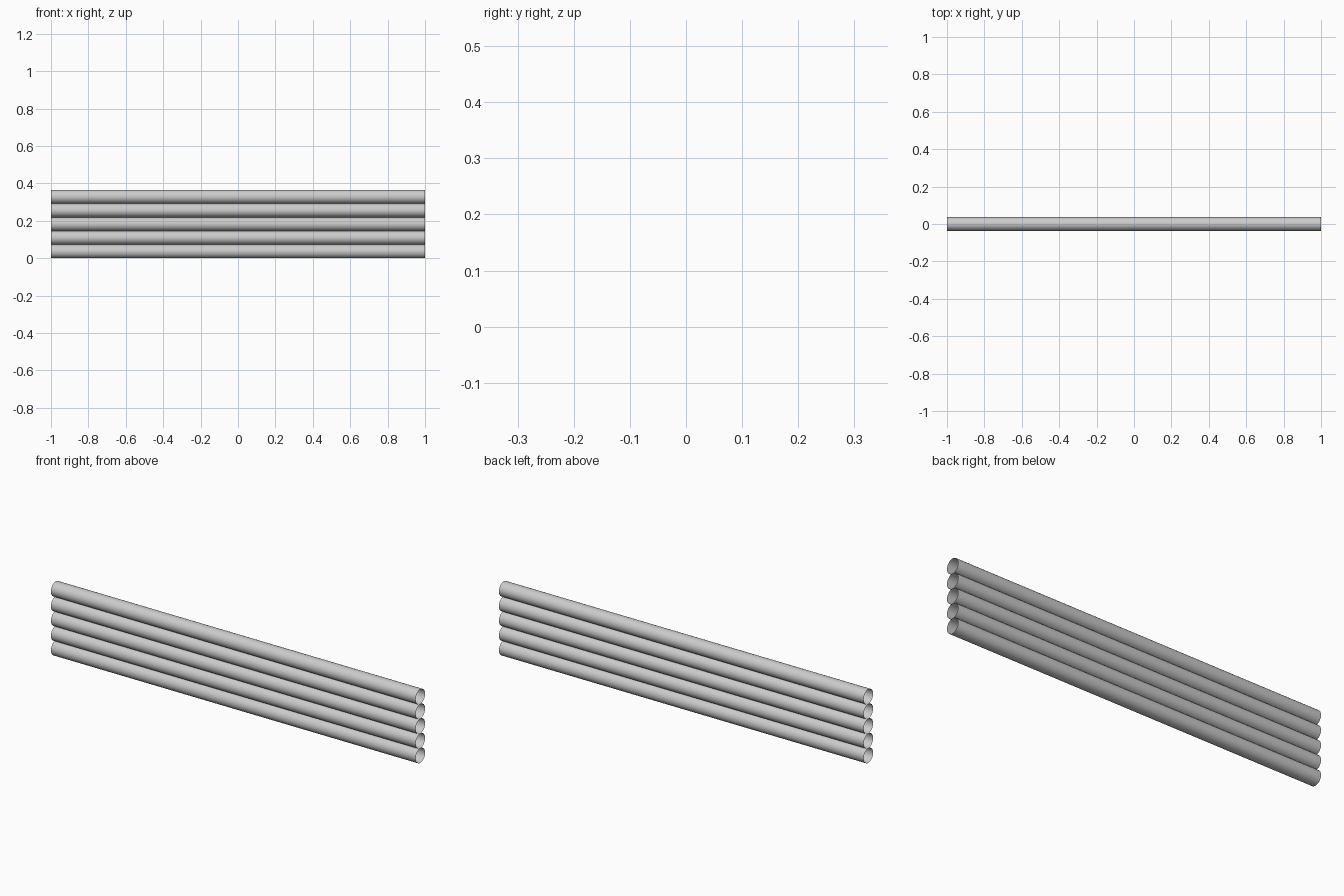
import bpy
from math import pi

if "Cube" in bpy.data.objects:
    bpy.data.objects.remove(bpy.data.objects["Cube"])

COUNT = 5
DIAMETER = 0.073
LENGTH = 2.0


def add_tube(index):
    # Open-ended thin tube lying along x
    bpy.ops.mesh.primitive_cylinder_add(
        vertices=32, radius=DIAMETER / 2, depth=LENGTH, end_fill_type='NOTHING',
        location=(0, 0, DIAMETER * (index + 0.5)), rotation=(0, pi / 2, 0))
    tube = bpy.context.object
    tube.name = f"tube_{index + 1}"
    bpy.ops.object.transform_apply(location=False, rotation=True, scale=False)
    bpy.ops.object.shade_smooth()


# Stack of touching tubes, bottom to top
for i in range(COUNT):
    add_tube(i)
